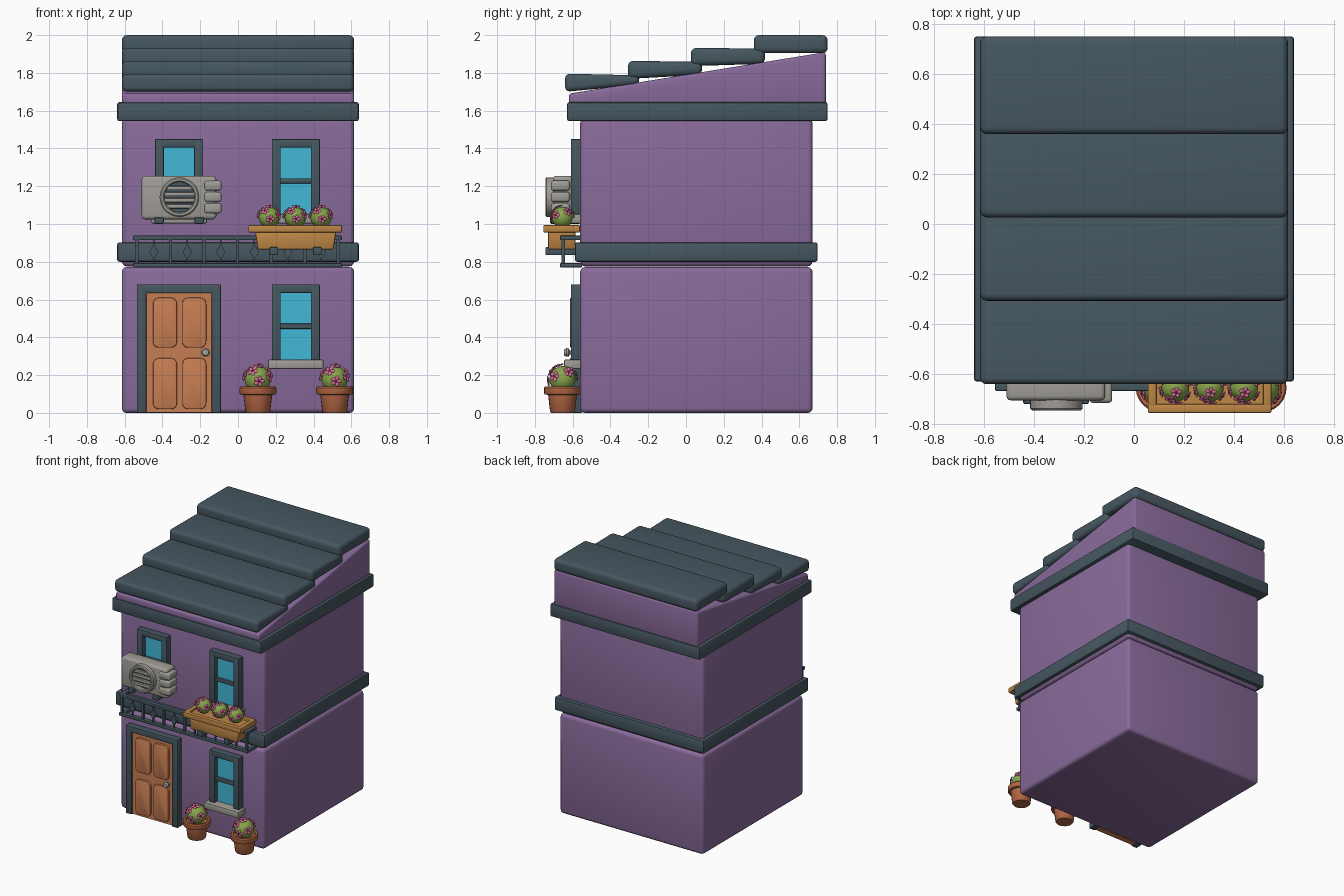
import bpy, bmesh, math
from mathutils import Vector, Matrix

if "Cube" in bpy.data.objects:
    bpy.data.objects.remove(bpy.data.objects["Cube"])


def material(name, rgb):
    m = bpy.data.materials.new(name)
    lin = [(c / 255 / 12.92 if c < 11 else ((c / 255 + 0.055) / 1.055) ** 2.4) for c in rgb]
    m.diffuse_color = (*lin, 1)
    m.use_nodes = True
    m.node_tree.nodes["Principled BSDF"].inputs["Base Color"].default_value = m.diffuse_color
    return m


PURPLE = material("purple wall", (137, 107, 155))
SLATE = material("slate trim", (70, 87, 96))
BLUE = material("window blue", (66, 184, 216))
DOOR = material("door orange", (198, 125, 82))
GREY = material("light grey", (160, 157, 150))
WOOD = material("planter wood", (190, 135, 70))
CLAY = material("clay pot", (180, 103, 68))
GREEN = material("leaf green", (134, 166, 74))
PINK = material("petal pink", (222, 112, 158))
MAROON = material("flower centre", (140, 45, 75))


def finish(bm, name, mats, angle=35):
    bmesh.ops.recalc_face_normals(bm, faces=bm.faces)
    me = bpy.data.meshes.new(name)
    bm.to_mesh(me)
    bm.free()
    for m in mats:
        me.materials.append(m)
    ob = bpy.data.objects.new(name, me)
    bpy.context.collection.objects.link(ob)
    bpy.ops.object.select_all(action='DESELECT')
    ob.select_set(True)
    bpy.context.view_layer.objects.active = ob
    bpy.ops.object.shade_smooth_by_angle(angle=math.radians(angle))
    return ob


def prism(name, pts, axis, lo, hi, mat, bevel=0.0, seg=3):
    """Extrude a 2D profile along x (points are y,z) or y (points are x,z)."""
    bm = bmesh.new()
    place = (lambda p, t: (t, p[0], p[1])) if axis == 'x' else (lambda p, t: (p[0], t, p[1]))
    a = [bm.verts.new(place(p, lo)) for p in pts]
    b = [bm.verts.new(place(p, hi)) for p in pts]
    bm.faces.new(a)
    bm.faces.new(b)
    for i in range(len(pts)):
        j = (i + 1) % len(pts)
        bm.faces.new((a[i], a[j], b[j], b[i]))
    bmesh.ops.recalc_face_normals(bm, faces=bm.faces)
    if bevel:
        bmesh.ops.bevel(bm, geom=bm.edges[:], offset=bevel, segments=seg,
                        profile=0.5, affect='EDGES', clamp_overlap=True)
    return finish(bm, name, [mat])


def box(name, x0, x1, y0, y1, z0, z1, mat, bevel=0.0, seg=3):
    return prism(name, [(y0, z0), (y1, z0), (y1, z1), (y0, z1)], 'x', x0, x1, mat, bevel, seg)


def rounded(x0, x1, z0, z1, r, n=4):
    pts = []
    for k, (cx, cz) in enumerate([(x1 - r, z1 - r), (x0 + r, z1 - r), (x0 + r, z0 + r), (x1 - r, z0 + r)]):
        for i in range(n + 1):
            a = (k + i / n) * math.pi / 2
            pts.append((cx + r * math.cos(a), cz + r * math.sin(a)))
    return pts


def lathe(name, profile, loc, mat, rot=None, n=24):
    """Spin (radius, height) points about z, closed into a loop or ending on the axis."""
    bm = bmesh.new()
    vs = [bm.verts.new((r, 0, z)) for r, z in profile]
    for a, b in zip(vs, vs[1:]):
        bm.edges.new((a, b))
    bmesh.ops.spin(bm, geom=bm.verts[:] + bm.edges[:], axis=(0, 0, 1), cent=(0, 0, 0),
                   angle=math.tau, steps=n, use_duplicate=False)
    bmesh.ops.remove_doubles(bm, verts=bm.verts, dist=0.0002)
    bmesh.ops.transform(bm, matrix=Matrix.Translation(loc) @ (rot or Matrix()), verts=bm.verts)
    return finish(bm, name, [mat])


def plant(name, c, r):
    """Round bush dotted with five-petalled flowers."""
    bm = bmesh.new()
    bmesh.ops.create_icosphere(bm, subdivisions=3, radius=r, matrix=Matrix.Translation(c))
    def blob(m, idx):
        vs = bmesh.ops.create_icosphere(bm, subdivisions=2, radius=1, matrix=m)['verts']
        for f in {f for v in vs for f in v.link_faces}:
            f.material_index = idx
    spots = [(-115, 35), (-35, 12), (-165, 15), (30, 30), (90, 15), (140, 35), (-80, 72), (-85, -8)]
    for az, el in spots:
        az, el = math.radians(az), math.radians(el)
        d = Vector((math.cos(az) * math.cos(el), math.sin(az) * math.cos(el), math.sin(el)))
        base = Matrix.Translation(Vector(c) + d * r * 1.03) @ d.to_track_quat('Z', 'Y').to_matrix().to_4x4()
        for k in range(5):
            blob(base @ Matrix.Rotation(k * math.tau / 5, 4, 'Z') @ Matrix.Translation((r * 0.24, 0, r * 0.06))
                 @ Matrix.Diagonal((r * 0.2, r * 0.15, r * 0.07, 1)), 1)
        blob(base @ Matrix.Translation((0, 0, r * 0.08)) @ Matrix.Diagonal((r * 0.1, r * 0.1, r * 0.09, 1)), 2)
    finish(bm, name, [GREEN, PINK, MAROON])


# Walls and trim belts
box("lower_storey", -0.615, 0.615, -0.56, 0.67, 0, 0.772, PURPLE, 0.025)
box("upper_storey", -0.615, 0.615, -0.56, 0.67, 0.776, 1.56, PURPLE, 0.025)
box("lower_belt", -0.64, 0.64, -0.588, 0.697, 0.80, 0.903, SLATE, 0.012, 2)
box("upper_belt", -0.64, 0.64, -0.63, 0.75, 1.545, 1.645, SLATE, 0.012, 2)
prism("attic_wall", [(-0.62, 1.62), (0.74, 1.62), (0.74, 1.91), (-0.62, 1.69)], 'x', -0.615, 0.615, PURPLE, 0.015)

# Overlapping roof boards, thinner toward the back
for i in range(4):
    y, z = -0.64 + 0.333 * i, 1.70 + 0.068 * i
    lift = (0.036, 0.022, 0.012, 0.0)[i]
    y1 = min(y + 0.392, 0.75)
    prism(f"roof_board_{i + 1}", [(y, z), (y1, z + lift), (y1, z + 0.096 - lift * 0.25), (y, z + 0.096)],
          'x', -0.615, 0.615, SLATE, 0.028, 4)

# Door
prism("door_frame", [(-0.535, 0), (-0.485, 0), (-0.485, 0.635), (-0.14, 0.635), (-0.14, 0),
                     (-0.09, 0), (-0.09, 0.68), (-0.535, 0.68)], 'y', -0.61, -0.55, SLATE, 0.005, 2)
box("door_slab", -0.487, -0.138, -0.598, -0.55, 0.003, 0.637, DOOR)
for x in (-0.45, -0.295):
    for z0, z1 in ((0.02, 0.29), (0.345, 0.61)):
        prism("door_panel", rounded(x, x + 0.127, z0, z1, 0.03), 'y', -0.614, -0.59, DOOR, 0.007, 2)
lathe("door_knob", [(0, 0.0), (0.01, 0.0), (0.01, 0.018), (0.021, 0.024), (0.023, 0.036), (0.016, 0.048), (0, 0.05)],
      (-0.172, -0.597, 0.32), GREY, Matrix.Rotation(math.pi / 2, 4, 'X'), 16)


# Windows
def window(name, cx, z):
    for side in (-1, 1):
        a, b = sorted((cx + side * 0.08, cx + side * 0.127))
        box(name + "_jamb", a, b, -0.61, -0.55, z, z + 0.435, SLATE, 0.005, 2)
    box(name + "_head", cx - 0.127, cx + 0.127, -0.61, -0.55, z + 0.39, z + 0.435, SLATE, 0.005, 2)
    box(name + "_bar", cx - 0.085, cx + 0.085, -0.593, -0.55, z + 0.2, z + 0.227, SLATE, 0.004, 2)
    box(name + "_glass", cx - 0.085, cx + 0.085, -0.572, -0.55, z + 0.01, z + 0.4, BLUE)
    box(name + "_sill", cx - 0.147, cx + 0.147, -0.645, -0.55, z - 0.012, z + 0.037, GREY, 0.007, 2)


window("lower_window", 0.306, 0.245)
window("upper_right_window", 0.306, 1.015)
window("upper_left_window", -0.312, 1.015)

# Air conditioner with fan grille, side fins and feet
box("cooler_case", -0.51, -0.115, -0.705, -0.60, 1.025, 1.255, GREY, 0.018)
turn = Matrix.Rotation(math.pi / 2, 4, 'X')
lathe("cooler_fan_ring", [(0.105, 0), (0.105, 0.038), (0.098, 0.045), (0.086, 0.045), (0.08, 0.038), (0.08, 0)],
      (-0.31, -0.70, 1.142), GREY, turn, 32)
lathe("cooler_fan_back", [(0, 0), (0, 0.008), (0.085, 0.008)], (-0.31, -0.70, 1.142), SLATE, turn, 32)
for dz in (-0.048, -0.016, 0.016, 0.048):
    w = math.sqrt(0.083 ** 2 - dz ** 2)
    box("cooler_slat", -0.31 - w, -0.31 + w, -0.735, -0.715, 1.142 + dz - 0.011, 1.142 + dz + 0.011, GREY, 0.004, 2)
for z in (1.083, 1.143, 1.203):
    box("cooler_fin", -0.178, -0.087, -0.715, -0.615, z - 0.027, z + 0.027, GREY, 0.014)
for x in (-0.418, -0.205):
    box("cooler_foot", x - 0.025, x + 0.025, -0.72, -0.56, 1.0, 1.035, SLATE, 0.008, 2)

# Balcony railing
for z0, z1, label in ((0.915, 0.938, "top"), (0.77, 0.793, "bottom")):
    box(f"railing_{label}_front", -0.555, 0.55, -0.667, -0.632, z0, z1, SLATE, 0.005, 2)
    for x in (-0.555, 0.515):
        box(f"railing_{label}_side", x, x + 0.035, -0.65, -0.55, z0, z1, SLATE, 0.005, 2)
for i in range(7):
    x = -0.535 + 0.1775 * i
    box("railing_post", x - 0.009, x + 0.009, -0.658, -0.64, 0.785, 0.925, SLATE)
    if i < 6:
        c = x + 0.089
        for zc in (0.822, 0.885):
            box("railing_stem", c - 0.004, c + 0.004, -0.654, -0.645, zc - 0.04, zc + 0.04, SLATE)
        prism("railing_diamond", [(c - 0.024, 0.853), (c, 0.81), (c + 0.024, 0.853), (c, 0.896)],
              'y', -0.659, -0.64, SLATE)

# Flower box on brackets
prism("planter_body", [(0.105, 0.865), (0.505, 0.865), (0.52, 0.96), (0.09, 0.96)], 'y', -0.73, -0.585, WOOD, 0.008, 2)
box("planter_rim_front", 0.055, 0.55, -0.755, -0.72, 0.955, 0.995, WOOD, 0.006, 2)
box("planter_rim_back", 0.055, 0.55, -0.595, -0.562, 0.955, 0.995, WOOD, 0.006, 2)
for x in (0.055, 0.515):
    box("planter_rim_end", x, x + 0.035, -0.74, -0.575, 0.955, 0.995, WOOD, 0.006, 2)
box("planter_soil", 0.08, 0.525, -0.73, -0.58, 0.955, 0.98, WOOD)
for x in (0.19, 0.42):
    box("planter_bracket", x - 0.023, x + 0.023, -0.745, -0.56, 0.835, 0.877, SLATE, 0.006, 2)
for x in (0.165, 0.303, 0.44):
    plant("planter_bush", (x, -0.655, 1.035), 0.056)

# Clay pots on the ground
for x in (0.105, 0.512):
    lathe("clay_pot", [(0, 0), (0.06, 0), (0.066, 0.008), (0.076, 0.095), (0.094, 0.098), (0.098, 0.106),
                       (0.098, 0.132), (0.092, 0.14), (0.078, 0.14), (0.074, 0.125), (0, 0.125)],
          (x, -0.654, 0), CLAY)
    plant("pot_bush", (x, -0.654, 0.178), 0.07)
